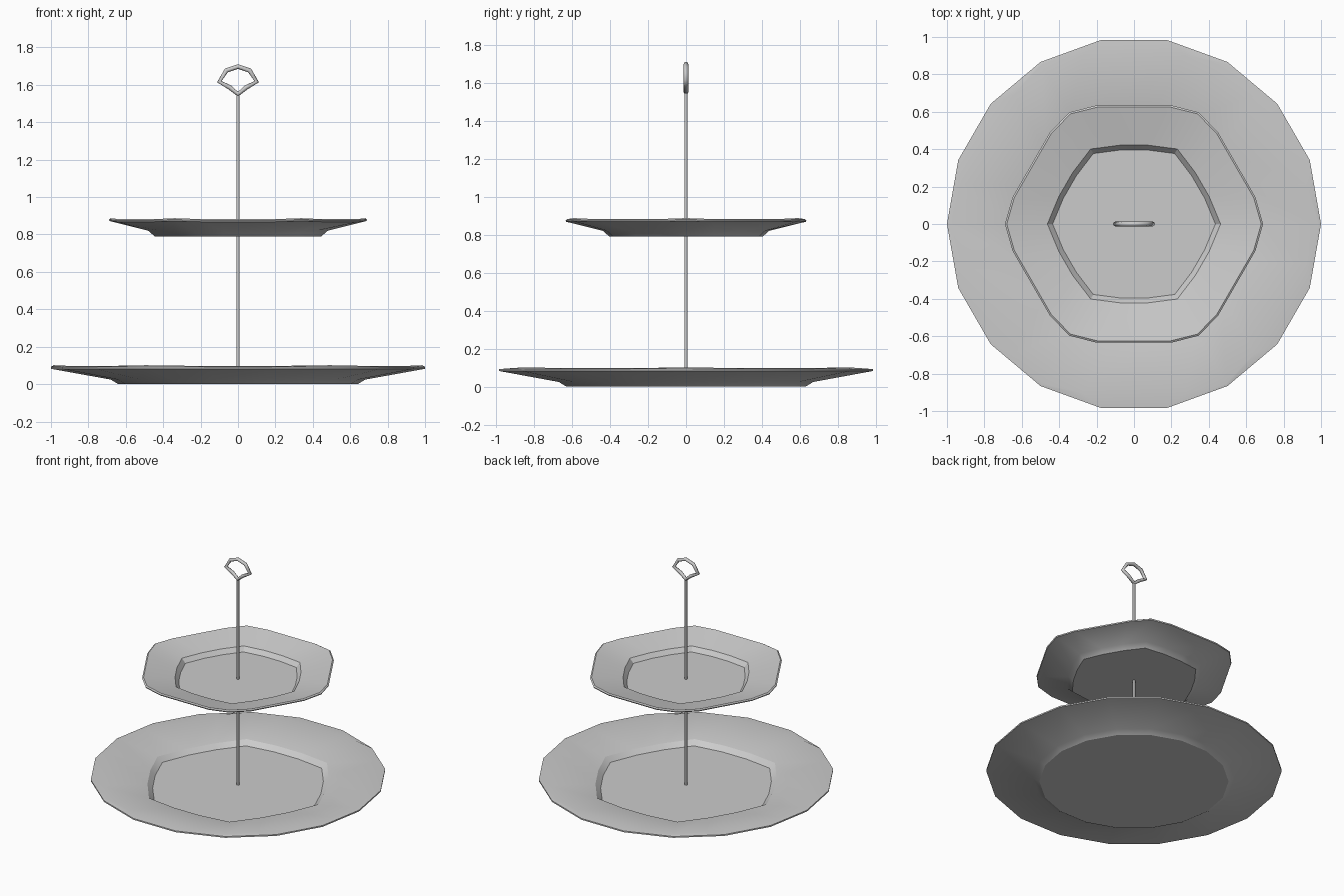
import bpy, bmesh
from math import sin, cos, radians

if "Cube" in bpy.data.objects:
    bpy.data.objects.remove(bpy.data.objects["Cube"])


def smooth(ob, angle=30):
    bpy.ops.object.select_all(action='DESELECT')
    ob.select_set(True)
    bpy.context.view_layer.objects.active = ob
    bpy.ops.object.shade_smooth_by_angle(angle=radians(angle))


def ring(bm, r_corner, r_side, spread, z_corner, z_side):
    # 18 points: six corners, with two side points between each pair
    verts = []
    for k in range(6):
        for a, r, z in ((0, r_corner, z_corner), (spread, r_side, z_side),
                        (60 - spread, r_side, z_side)):
            t = radians(60 * k + a)
            verts.append(bm.verts.new((r * cos(t), r * sin(t), z)))
    return verts


def plate(name, z0, rings):
    # rings run from the underside, round the rim, down to the well floor
    bm = bmesh.new()
    loops = [ring(bm, *r) for r in rings]
    bm.faces.new(loops[0][::-1])
    for lo, hi in zip(loops, loops[1:]):
        for i in range(18):
            j = (i + 1) % 18
            bm.faces.new((lo[i], lo[j], hi[j], hi[i]))
    bm.faces.new(loops[-1])
    bmesh.ops.recalc_face_normals(bm, faces=bm.faces)
    me = bpy.data.meshes.new(name)
    bm.to_mesh(me)
    bm.free()
    ob = bpy.data.objects.new(name, me)
    ob.location.z = z0
    bpy.context.collection.objects.link(ob)
    smooth(ob)
    return ob


# Large plate: round underside, hexagonal crest and well on top
plate("lower_plate", 0, [
    (0.64, 0.64, 20, 0.0, 0.0),
    (0.68, 0.68, 20, 0.024, 0.024),
    (1.0, 1.0, 20, 0.082, 0.082),
    (1.0, 1.0, 20, 0.092, 0.092),
    (0.985, 0.945, 13, 0.101, 0.098),
    (0.665, 0.615, 20, 0.046, 0.046),
    (0.625, 0.58, 20, 0.014, 0.014),
])

# Small plate: hexagonal all the way through
plate("upper_plate", 0.79, [
    (0.445, 0.41, 20, 0.0, 0.0),
    (0.48, 0.445, 20, 0.03, 0.03),
    (0.687, 0.662, 12.5, 0.082, 0.078),
    (0.69, 0.665, 12.5, 0.09, 0.086),
    (0.68, 0.655, 12.5, 0.097, 0.092),
    (0.463, 0.428, 20, 0.046, 0.046),
    (0.435, 0.402, 20, 0.014, 0.014),
])

# Centre rod
bpy.ops.mesh.primitive_cylinder_add(vertices=8, radius=0.009, depth=1.535,
                                    location=(0, 0, 0.7775))
rod = bpy.context.object
rod.name = "centre_rod"
smooth(rod, 50)

# Fan-shaped carrying loop
half = [(0.045, 1.587), (0.1, 1.617), (0.062, 1.677)]
path = [(0, 1.55)] + half + [(0, 1.698)] + [(-x, z) for x, z in half[::-1]]
curve = bpy.data.curves.new("handle_loop", 'CURVE')
curve.dimensions = '3D'
curve.bevel_depth = 0.0125
curve.bevel_resolution = 2
spline = curve.splines.new('POLY')
spline.points.add(len(path) - 1)
for p, (x, z) in zip(spline.points, path):
    p.co = (x, 0, z, 1)
spline.use_cyclic_u = True
handle = bpy.data.objects.new("handle_loop", curve)
bpy.context.collection.objects.link(handle)
